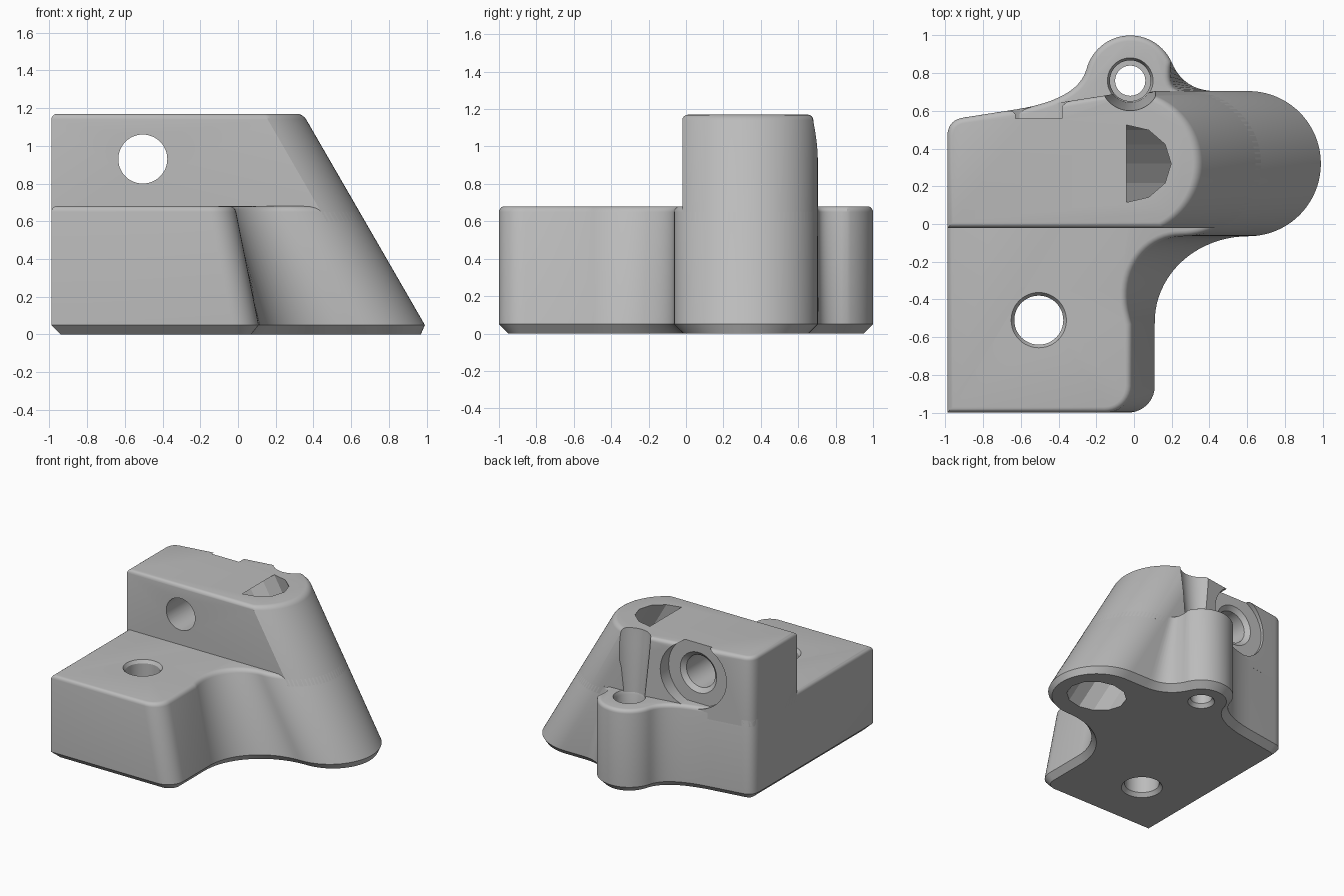
import bpy, bmesh, math
from mathutils import Vector

cube = bpy.data.objects.get("Cube")
if cube:
    bpy.data.objects.remove(cube, do_unlink=True)

grey = bpy.data.materials.new("plain grey")
grey.use_nodes = True
GREY = (0.5, 0.5, 0.5, 1)
grey.diffuse_color = GREY
grey.node_tree.nodes["Principled BSDF"].inputs["Base Color"].default_value = GREY

LEAN = math.tan(math.radians(30))    # lean of the tilted barrel
BASE_TOP, TOP = 0.68, 1.17
BARREL_R = 0.385


def make_object(name, rings):
    """Skin a stack of equal-length rings and cap both ends."""
    bm = bmesh.new()
    loops = [[bm.verts.new(p) for p in ring] for ring in rings]
    n = len(loops[0])
    for a, b in zip(loops, loops[1:]):
        for i in range(n):
            j = (i + 1) % n
            bm.faces.new((a[i], a[j], b[j], b[i]))
    bm.faces.new(loops[0][::-1])
    bm.faces.new(loops[-1])
    bmesh.ops.recalc_face_normals(bm, faces=bm.faces)
    mesh = bpy.data.meshes.new(name)
    bm.to_mesh(mesh)
    bm.free()
    obj = bpy.data.objects.new(name, mesh)
    obj.data.materials.append(grey)
    bpy.context.collection.objects.link(obj)
    return obj


def arc(cx, cy, rx, ry, a0, a1, n, lean0=0, lean1=0):
    """Outline points (x, y, lean) along an elliptic arc."""
    pts = []
    for i in range(n + 1):
        t = i / n
        a = math.radians(a0 + (a1 - a0) * t)
        pts.append((cx + rx * math.cos(a), cy + ry * math.sin(a),
                    lean0 + (lean1 - lean0) * t))
    return pts


def bend(p0, p1, p2, n=10, lean0=0, lean1=0):
    """Outline points along a quadratic curve."""
    pts = []
    for i in range(n + 1):
        t = i / n
        p = [(1 - t) ** 2 * a + 2 * t * (1 - t) * b + t * t * c
             for a, b, c in zip(p0, p1, p2)]
        pts.append((p[0], p[1], lean0 + (lean1 - lean0) * t))
    return pts


def leaning_ring(outline, z, inset):
    """Outline at height z, leaned toward -x and shrunk by inset."""
    flat = [Vector((x - s * z, y)) for x, y, s in outline]
    ring = []
    for i, p in enumerate(flat):
        d0 = (p - flat[i - 1]).normalized()
        d1 = (flat[(i + 1) % len(flat)] - p).normalized()
        n0, n1 = Vector((-d0.y, d0.x)), Vector((-d1.y, d1.x))
        q = p + (n0 + n1) * inset / (1 + max(n0.dot(n1), -0.5))
        ring.append((q.x, q.y, z))
    return ring


def block(name, outline, levels, top, radius=0.03, steps=4):
    """Leaning block with a rounded top rim."""
    clean = [p for i, p in enumerate(outline)
             if math.dist(p[:2], outline[i - 1][:2]) > 0.001]
    rim = []
    for i in range(steps + 1):
        a = math.pi / 2 * i / steps
        rim.append((top - radius + radius * math.sin(a), radius * (1 - math.cos(a))))
    return make_object(name, [leaning_ring(clean, z, d) for z, d in levels + rim])


def turned(profile, origin, axis, sides=48):
    """Turned cutter from (radius, distance along axis) pairs."""
    turn = Vector(axis).to_track_quat("Z", "Y")
    rings = []
    for r, h in profile:
        ring = []
        for i in range(sides):
            a = math.tau * i / sides
            ring.append(Vector(origin) + turn @ Vector((r * math.cos(a), r * math.sin(a), h)))
        rings.append(ring)
    cutter = make_object("cutter", rings)
    cutter.hide_render = True
    return cutter


def cut(obj, cutters):
    for c in cutters:
        mod = obj.modifiers.new("cut", "BOOLEAN")
        mod.operation = "DIFFERENCE"
        mod.solver = "EXACT"
        mod.object = c
        bpy.context.view_layer.objects.active = obj
        bpy.ops.object.modifier_apply(modifier=mod.name)


back_corner = bend((-0.9, 0.565), (-0.985, 0.555), (-0.99, 0.47), 8)

# Base: foot, concave sweep, tilted barrel and rear screw boss in one outline
base_outline = (
    [(-0.99, -1, 0)]
    + arc(-0.02, -0.86, 0.14, 0.14, -90, 0, 10, 0.2, 0.2)
    + arc(0.635, -0.53, 0.515, 0.465, 180, 90, 20, 0.2, LEAN)
    + arc(0.635, 0.32, BARREL_R, BARREL_R, -90, 90, 40, LEAN, LEAN)
    + bend((0.45, 0.705), (0.27, 0.705), (0.198, 0.861), 10, 0.3, 0)
    + arc(-0.02, 0.76, 0.24, 0.24, 25, 165, 28)
    + bend((-0.252, 0.822), (-0.295, 0.66), (-0.63, 0.607), 12)
    + back_corner)
base = block("base_block", base_outline, [(0, 0.05), (0.05, 0)], BASE_TOP)

# Upright: rear wall and upper part of the barrel
upper_outline = (
    [(-0.99, -0.02, 0)]
    + arc(0.635, 0.32, BARREL_R, BARREL_R, -62, 90, 36, LEAN, LEAN)
    + [(-0.1, 0.69, 0)]
    + back_corner)
upper = block("upper_block", upper_outline, [(0.6, 0)], TOP)

# Blind bore along the barrel, ending square to its axis
bore = turned([(0.205, -1.6), (0.205, 0)], (-0.04, 0.32, TOP),
              (-math.sin(math.radians(30)), 0, math.cos(math.radians(30))), 12)

# Chamfered bolt hole through the foot
foot_hole = turned([(0.17, -0.02), (0.13, 0.03), (0.13, BASE_TOP - 0.025), (0.16, BASE_TOP + 0.02)],
                   (-0.505, -0.51, 0), (0, 0, 1))

# Stepped screw hole through the boss
boss_hole = turned([(0.115, -0.02), (0.08, 0.03), (0.08, 0.3), (0.108, 0.3),
                    (0.108, 0.65), (0.13, 0.7)], (-0.02, 0.76, 0), (0, 0, 1))

# Flared screwdriver relief in the wall above the boss
relief = turned([(0.115, 0.5), (0.115, BASE_TOP), (0.15, 1.05), (0.165, 1.25)],
                (-0.02, 0.76, 0), (0, 0, 1))

# Cross hole with a washer seat on the rear wall
cross_hole = turned([(0.13, -0.2), (0.13, 0.53), (0.165, 0.56), (0.27, 0.56), (0.27, 0.9)],
                    (-0.505, 0, 0.93), (0, 1, 0))

cut(base, [bore, foot_hole, boss_hole])
cut(upper, [bore, relief, cross_hole])

for c in (bore, foot_hole, boss_hole, relief, cross_hole):
    bpy.data.objects.remove(c, do_unlink=True)

for obj in (base, upper):
    bpy.ops.object.select_all(action="DESELECT")
    obj.select_set(True)
    bpy.context.view_layer.objects.active = obj
    bpy.ops.object.shade_smooth_by_angle(angle=math.radians(28))
